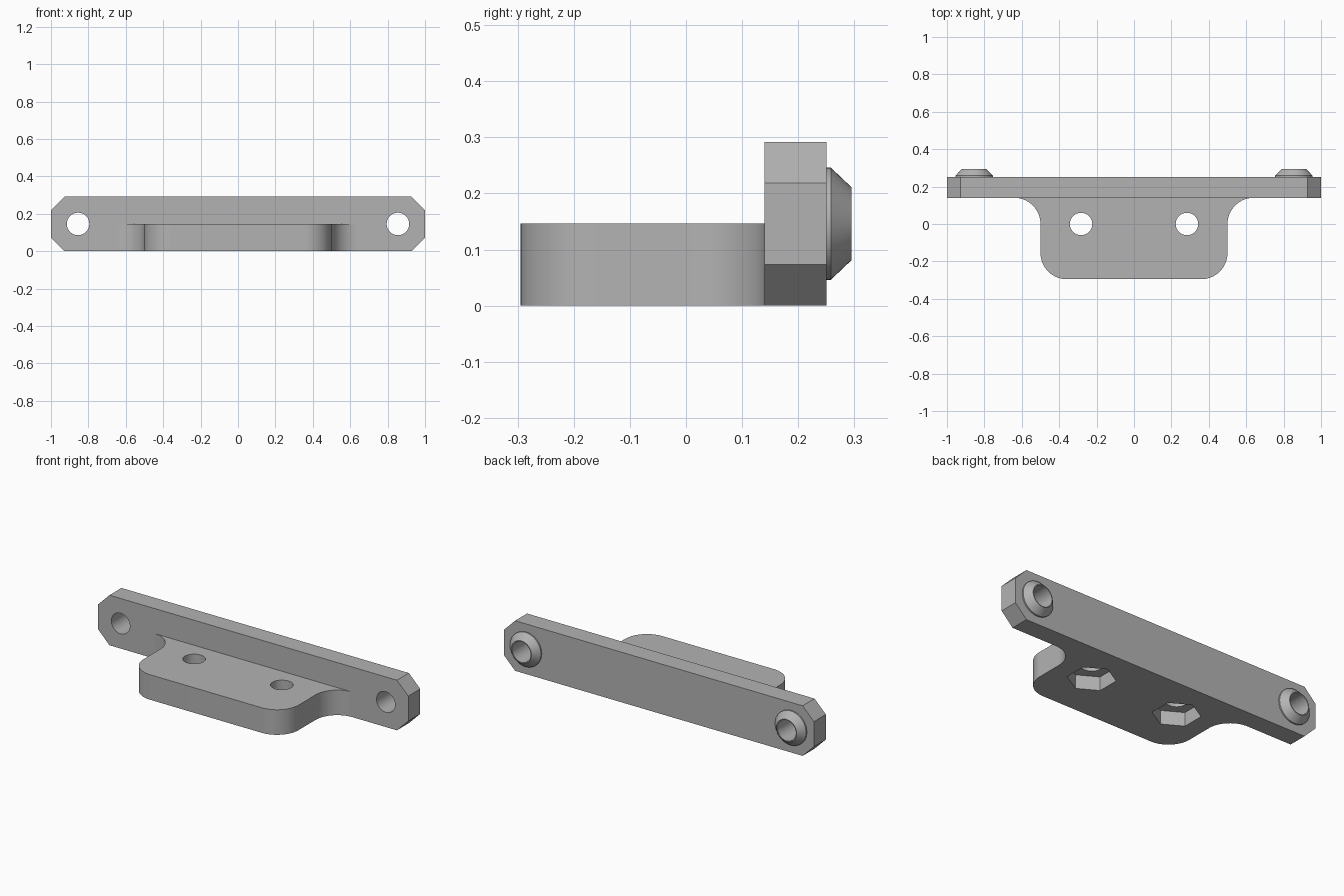
import bpy
import bmesh
from math import pi, sin, cos
from mathutils import Matrix, Vector

old = bpy.data.objects.get("Cube")
if old:
    bpy.data.objects.remove(old, do_unlink=True)

GREY = (0.45, 0.45, 0.45, 1)
grey = bpy.data.materials.new("plain grey")
grey.use_nodes = True
grey.diffuse_color = GREY
grey.node_tree.nodes["Principled BSDF"].inputs["Base Color"].default_value = GREY


def finish(name, bm):
    bmesh.ops.recalc_face_normals(bm, faces=bm.faces)
    mesh = bpy.data.meshes.new(name)
    bm.to_mesh(mesh)
    bm.free()
    mesh.materials.append(grey)
    ob = bpy.data.objects.new(name, mesh)
    bpy.context.collection.objects.link(ob)
    return ob


def prism(name, points, depth):
    """Extrude a closed outline of 3D points along the depth vector."""
    bm = bmesh.new()
    face = bm.faces.new([bm.verts.new(p) for p in points])
    new = bmesh.ops.extrude_face_region(bm, geom=[face])["geom"]
    bmesh.ops.translate(bm, verts=[v for v in new if isinstance(v, bmesh.types.BMVert)],
                        vec=Vector(depth))
    return finish(name, bm)


def tube(name, centre, r1, r2, length, sides=48, along_y=False, turn=0):
    """Cylinder, cone or hexagon starting at centre, running along z or y."""
    bm = bmesh.new()
    bmesh.ops.create_cone(bm, cap_ends=True, segments=sides, radius1=r1, radius2=r2, depth=length)
    lay = Matrix.Rotation(-pi / 2, 4, 'X') if along_y else Matrix.Rotation(turn, 4, 'Z')
    bm.transform(Matrix.Translation(centre) @ lay @ Matrix.Translation((0, 0, length / 2)))
    return finish(name, bm)


def arc(cx, cy, r, start, end, steps=14):
    return [(cx + r * cos(start + (end - start) * i / steps),
             cy + r * sin(start + (end - start) * i / steps), 0) for i in range(steps + 1)]


def combine(target, other, operation):
    mod = target.modifiers.new(operation.lower(), 'BOOLEAN')
    mod.operation = operation
    mod.solver = 'EXACT'
    mod.object = other
    bpy.context.view_layer.objects.active = target
    bpy.ops.object.modifier_apply(modifier=mod.name)
    bpy.data.objects.remove(other, do_unlink=True)


# Main dimensions
FRONT, BAR_FRONT, BAR_BACK = -0.295, 0.14, 0.25
HEIGHT, CHAMFER, TAB_HEIGHT, TAB_HALF, R = 0.292, 0.073, 0.146, 0.5, 0.14
MID = HEIGHT / 2

# Upright bar with chamfered ends
half = [(1 - CHAMFER, 0), (1, CHAMFER), (1, HEIGHT - CHAMFER), (1 - CHAMFER, HEIGHT)]
outline = half + [(-x, z) for x, z in reversed(half)]
bracket = prism("mounting_bracket", [(x, BAR_FRONT, z) for x, z in outline],
                (0, BAR_BACK - BAR_FRONT, 0))

# Flat tab with rounded front corners and fillets running into the bar
side = arc(TAB_HALF - R, FRONT + R, R, -pi / 2, 0)
side += arc(TAB_HALF + R, BAR_FRONT - R, R, pi, pi / 2)
side.append((TAB_HALF + R, BAR_FRONT + 0.05, 0))
tab = prism("tab", side + [(-x, y, z) for x, y, z in reversed(side)], (0, 0, TAB_HEIGHT))
combine(bracket, tab, 'UNION')

for s in (-1, 1):
    # Tapered boss on the back: short straight collar, then a cone
    bm = bmesh.new()
    rings = []
    for y, r in ((BAR_BACK - 0.03, 0.1), (BAR_BACK + 0.008, 0.1), (0.295, 0.065)):
        rings.append([bm.verts.new((s * 0.855 + r * cos(2 * pi * i / 48), y,
                                    MID + r * sin(2 * pi * i / 48))) for i in range(48)])
    for a, b in zip(rings, rings[1:]):
        for i in range(48):
            j = (i + 1) % 48
            bm.faces.new((a[i], a[j], b[j], b[i]))
    bm.faces.new(rings[0])
    bm.faces.new(rings[-1])
    combine(bracket, finish("boss", bm), 'UNION')

    # Bolt hole through bar and boss
    combine(bracket, tube("bar_hole", (s * 0.855, 0, MID), 0.06, 0.06, 0.5, along_y=True),
            'DIFFERENCE')
    # Vertical hole through the tab, with a hexagonal nut pocket underneath
    combine(bracket, tube("tab_hole", (s * 0.283, 0, -0.1), 0.06, 0.06, 0.4), 'DIFFERENCE')
    # The cone's first corner lies on an axis; the quarter-hexagon turn puts corners on y
    combine(bracket, tube("nut_pocket", (s * 0.283, 0, -0.1), 0.127, 0.127, 0.18,
                          sides=6), 'DIFFERENCE')

# Turn check: keep one colour and smooth only the round surfaces
bracket.data.materials.clear()
bracket.data.materials.append(grey)
for poly in bracket.data.polygons:
    poly.material_index = 0
bpy.ops.object.select_all(action='DESELECT')
bracket.select_set(True)
bpy.context.view_layer.objects.active = bracket
bpy.ops.object.shade_smooth_by_angle(angle=pi / 6)
weighted = bracket.modifiers.new("flat_faces", 'WEIGHTED_NORMAL')
weighted.keep_sharp = True
